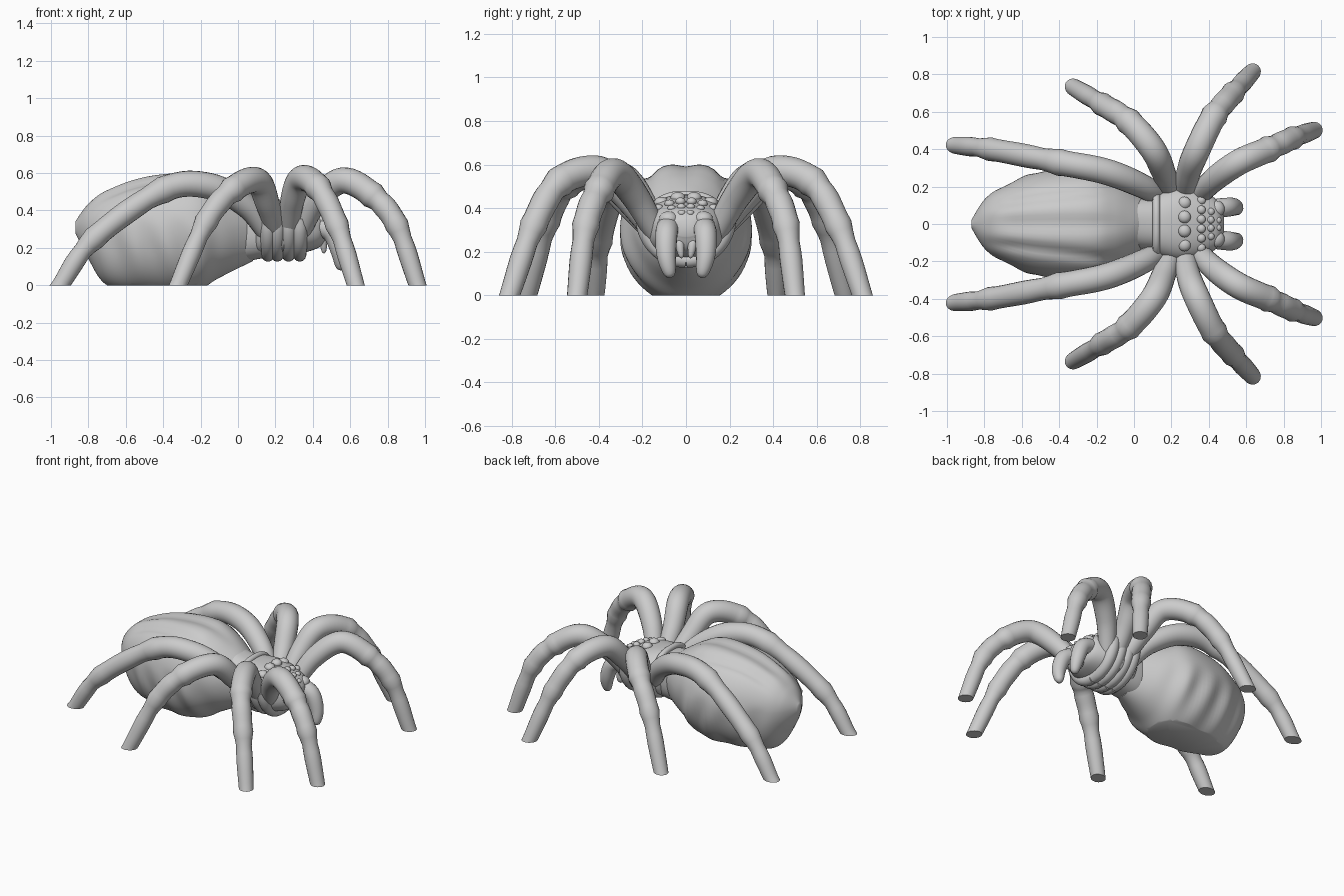
import bpy, bmesh, math
from mathutils import Vector

cube = bpy.data.objects.get("Cube")
if cube:
    bpy.data.objects.remove(cube, do_unlink=True)

grey = bpy.data.materials.new("stone_grey")
grey.use_nodes = True
grey.diffuse_color = (0.6, 0.6, 0.6, 1)
grey.node_tree.nodes["Principled BSDF"].inputs["Base Color"].default_value = grey.diffuse_color


def spline(points, steps):
    """Catmull-Rom samples through points of any dimension."""
    padded = [points[0], *points, points[-1]]
    samples = []
    for i in range(len(points) - 1):
        for step in range(steps):
            t = step / steps
            samples.append([b + t / 2 * (c - a + t * (2 * a - 5 * b + 4 * c - d
                                                      + t * (3 * b - a - 3 * c + d)))
                            for a, b, c, d in zip(*padded[i:i + 4])])
    return samples + [list(points[-1])]


def finish(name, bm, ground=False):
    """Optionally cut flat on the ground, then make a smooth object."""
    if ground:
        geom = bm.verts[:] + bm.edges[:] + bm.faces[:]
        cut = bmesh.ops.bisect_plane(bm, geom=geom, plane_co=(0, 0, 0), plane_no=(0, 0, -1),
                                     clear_outer=True)
        edges = [e for e in cut["geom_cut"] if isinstance(e, bmesh.types.BMEdge)]
        bmesh.ops.holes_fill(bm, edges=edges, sides=0)
    bmesh.ops.recalc_face_normals(bm, faces=bm.faces)
    mesh = bpy.data.meshes.new(name)
    bm.to_mesh(mesh)
    bm.free()
    mesh.materials.append(grey)
    obj = bpy.data.objects.new(name, mesh)
    bpy.context.collection.objects.link(obj)
    bpy.ops.object.select_all(action="DESELECT")
    obj.select_set(True)
    bpy.context.view_layer.objects.active = obj
    bpy.ops.object.shade_smooth_by_angle(angle=math.radians(50))


def loft(name, rings, ground=False):
    """Skin a list of closed rings and cap both ends."""
    bm = bmesh.new()
    loops = [[bm.verts.new(point) for point in ring] for ring in rings]
    for near, far in zip(loops, loops[1:]):
        for i in range(len(near)):
            bm.faces.new((near[i - 1], near[i], far[i], far[i - 1]))
    bm.faces.new(loops[0])
    bm.faces.new(loops[-1])
    finish(name, bm, ground)


def angles(count, turn=math.tau):
    return [turn * k / count for k in range(count)]


def tube(name, points, radius, ground=False):
    """Sweep a circle along a smooth path; radius is a function of the point index."""
    steps = 8
    path = [Vector(p) for p in spline(points, steps)]
    side = (path[1] - path[0]).orthogonal()
    rings = []
    for i, centre in enumerate(path):
        tangent = (path[min(i + 1, len(path) - 1)] - path[max(i - 1, 0)]).normalized()
        side = (side - tangent * side.dot(tangent)).normalized()
        other = tangent.cross(side)
        r = radius(i / steps)
        rings.append([centre + r * (math.cos(a) * side + math.sin(a) * other)
                      for a in angles(20)])
    loft(name, rings, ground)


def body(name, stations, shape, ground=False):
    """Loft along x from (x, half width, bottom, top) stations."""
    loft(name, [[shape(*station, a) for a in angles(72)] for station in spline(stations, 10)],
         ground)


def bell(distance, width):
    return math.exp(-(distance / width) ** 2)


def clamp(value):
    return max(0, min(1, value))


WAIST_HEIGHT = 0.31


def head_shape(x, width, low, high, a):
    """Slightly boxy oval section."""
    c, s = (math.copysign(abs(v) ** 0.8, v) for v in (math.cos(a), math.sin(a)))
    return (x, width * c, WAIST_HEIGHT + abs((high if s > 0 else low) - WAIST_HEIGHT) * s)


def abdomen_shape(x, width, low, high, a):
    """Oval section with a furrowed back and folded flanks."""
    c, s = math.cos(a), math.sin(a)
    y = width * c
    z = WAIST_HEIGHT + ((high if s > 0 else low) - WAIST_HEIGHT) * abs(s)
    fade = clamp((x + 0.85) * 5) * clamp(-x * 5)
    if s > 0:
        # Creases draw together towards the tail
        z -= 0.02 * fade * (bell(y, 0.05) + bell(abs(y) - 0.2 - x / 8, 0.03))
    # Slanting skin folds
    y *= 1 + 0.04 * fade * math.sin(34 * x + 9 * z) * clamp(0.4 - 2 * s)
    return (x, y, z)


# Abdomen, flat where it rests on the ground
body("abdomen", [(-0.87, 0.02, 0.28, 0.34), (-0.8, 0.13, 0.14, 0.44), (-0.7, 0.2, 0, 0.52),
                 (-0.5, 0.28, -0.04, 0.59), (-0.25, 0.3, -0.04, 0.61),
                 (-0.1, 0.24, 0.04, 0.56), (0.08, 0.12, 0.13, 0.43)],
     abdomen_shape, ground=True)

# Waist, head shield and the collar ridge behind it
body("waist", [(-0.06, 0.11, 0.15, 0.5), (0.03, 0.14, 0.13, 0.47), (0.16, 0.14, 0.15, 0.44)],
     head_shape)
body("head_shield", [(0.09, 0.12, 0.17, 0.42), (0.12, 0.17, 0.16, 0.46), (0.27, 0.2, 0.16, 0.45),
                     (0.43, 0.14, 0.2, 0.4), (0.48, 0.05, 0.27, 0.35)], head_shape)
tube("collar_ridge", [head_shape(0.12, 0.17, 0.16, 0.46, a) for a in angles(12, math.pi * 1.1)],
     lambda u: 0.02)


def leg_radius(u):
    """Swells in the middle, with a ring and a pinch at each of two joints."""
    joints = sum(bell(u - k, 0.1) - bell(u - k - 0.25, 0.13) for k in (3, 4))
    return 0.046 + 0.024 * math.sin(math.pi * clamp(u / 5) ** 0.8) + 0.006 * joints


# Legs: hip, rise, peak, first joint, second joint, foot
legs = {
    "front": [(0.33, 0.13, 0.27), (0.42, 0.23, 0.45), (0.56, 0.33, 0.56),
              (0.72, 0.4, 0.48), (0.85, 0.46, 0.32), (0.96, 0.5, 0)],
    "second": [(0.27, 0.13, 0.27), (0.29, 0.27, 0.45), (0.34, 0.4, 0.57),
               (0.43, 0.58, 0.52), (0.53, 0.7, 0.32), (0.63, 0.81, 0)],
    "third": [(0.21, 0.13, 0.27), (0.16, 0.27, 0.43), (0.1, 0.4, 0.56),
              (-0.03, 0.55, 0.51), (-0.17, 0.64, 0.34), (-0.32, 0.73, 0)],
    "rear": [(0.16, 0.13, 0.27), (0.05, 0.2, 0.42), (-0.15, 0.28, 0.53),
             (-0.4, 0.33, 0.51), (-0.77, 0.4, 0.25), (-0.95, 0.42, 0)],
}
fang = [(0.42, 0.08, 0.32), (0.5, 0.09, 0.28), (0.54, 0.09, 0.18), (0.55, 0.07, 0.08)]
feeler = [(0.4, 0.03, 0.28), (0.45, 0.03, 0.24), (0.46, 0.02, 0.17)]

for side, sign in (("left", 1), ("right", -1)):
    def mirrored(points):
        return [Vector((x, sign * y, z)) for x, y, z in points]

    def ball(name, x, y, z, size):
        bm = bmesh.new()
        bmesh.ops.create_uvsphere(bm, u_segments=20, v_segments=12, radius=size)
        for v in bm.verts:
            v.co = (x + v.co.x, sign * y + v.co.y, z + v.co.z * 0.8)
        finish(f"{name}_{side}", bm)

    for name, points in legs.items():
        path = mirrored(points)
        # Run on below the ground so that the foot is cut flat
        path.append(path[-1] + (path[-1] - path[-2]) * 0.4)
        tube(f"{name}_leg_{side}", path, leg_radius, ground=True)
        # Hip lobe wrapping under the body
        hip = [(points[0][0], 0.19 * math.cos(a), 0.36 - 0.2 * math.sin(a))
               for a in angles(6, math.pi * 0.6)]
        tube(f"{name}_hip_{side}", mirrored(hip), lambda u: 0.044 - 0.002 * u)

    # Mouth parts
    tube(f"fang_{side}", mirrored(fang), lambda u: 0.002 + 0.05 * math.sqrt(1 - (u / 3) ** 3))
    tube(f"feeler_{side}", mirrored(feeler), lambda u: 0.002 + 0.03 * math.sqrt(1 - u / 2))
    ball("brow", 0.44, 0.08, 0.35, 0.045)

    # Rows of eyes and shield bumps following the curve of the shield
    for x, size, count in ((0.27, 0.034, 3), (0.36, 0.023, 3), (0.41, 0.02, 2), (0.45, 0.018, 1)):
        for i in range(count):
            y = (i + 0.5) * 2.2 * size
            ball(f"eye_{count}_{i}", x, y, 0.45 - 2 * y * y - 2.2 * (x - 0.27) ** 2, size)
